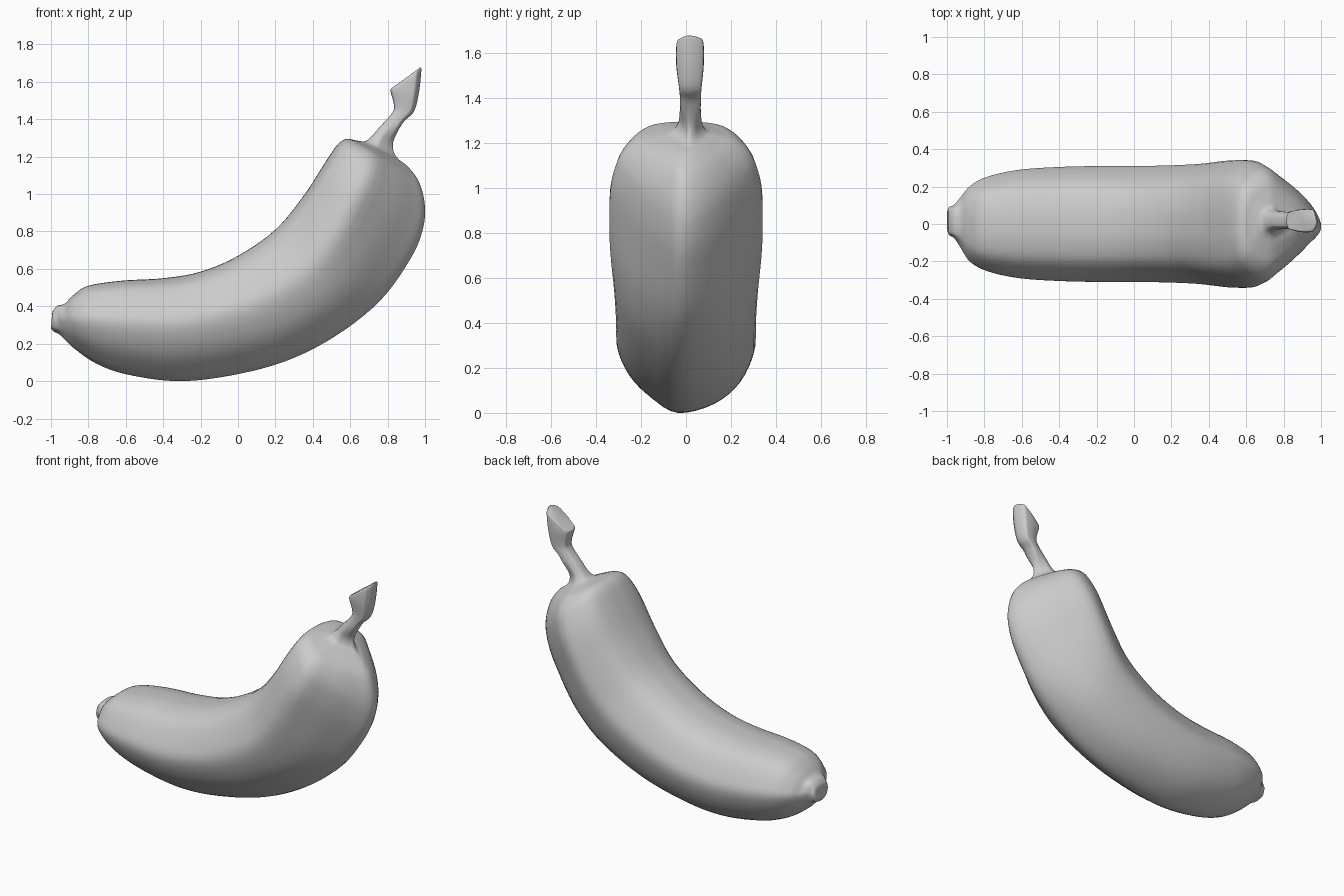
import bpy, bmesh
from mathutils import Vector

# Stations along the fruit: inner x, inner z, outer x, outer z, half-width
STATIONS = [
    (-0.995, 0.345, -1.00, 0.28, 0.055),
    (-0.99, 0.375, -0.985, 0.265, 0.075),
    (-0.965, 0.403, -0.955, 0.25, 0.09),
    (-0.925, 0.415, -0.93, 0.225, 0.135),
    (-0.88, 0.46, -0.87, 0.17, 0.203),
    (-0.80, 0.51, -0.76, 0.095, 0.253),
    (-0.62, 0.537, -0.60, 0.037, 0.29),
    (-0.40, 0.55, -0.33, 0.00, 0.306),
    (-0.20, 0.585, -0.05, 0.028, 0.31),
    (0.00, 0.67, 0.25, 0.105, 0.311),
    (0.20, 0.81, 0.52, 0.24, 0.32),
    (0.35, 0.99, 0.76, 0.43, 0.339),
    (0.46, 1.16, 0.92, 0.65, 0.338),
    (0.52, 1.25, 0.985, 0.80, 0.312),
    (0.555, 1.284, 1.00, 0.93, 0.278),
    (0.59, 1.295, 0.97, 1.06, 0.22),
    (0.63, 1.287, 0.91, 1.145, 0.145),
    (0.68, 1.283, 0.855, 1.19, 0.08),
    (0.715, 1.31, 0.83, 1.235, 0.055),
    (0.75, 1.35, 0.835, 1.295, 0.048),
    (0.825, 1.435, 0.885, 1.385, 0.046),
    (0.833, 1.48, 0.94, 1.44, 0.05),
    (0.815, 1.55, 0.967, 1.54, 0.06),
    (0.82, 1.565, 0.98, 1.66, 0.06),
    (0.835, 1.575, 0.975, 1.678, 0.05),
]

# Cross-section: (side, outer -1 .. inner +1), side ridges and off-centre keel
SECTION = [(-0.12, -1), (0.4, -0.86), (0.79, -0.5), (1, 0.06), (0.9, 0.45),
           (0.66, 0.82), (0.33, 0.97), (0, 1), (-0.33, 0.97), (-0.66, 0.82),
           (-0.9, 0.45), (-1, 0.08), (-0.82, -0.4), (-0.5, -0.76)]


def smooth(points, steps, closed):
    """Catmull-Rom interpolation through points of any dimension."""
    pts = [Vector(p) for p in points]
    n = len(pts)
    get = (lambda i: pts[i % n]) if closed else (lambda i: pts[max(0, min(n - 1, i))])
    out = []
    for i in range(n if closed else n - 1):
        a, b, c, d = (get(i + k) for k in (-1, 0, 1, 2))
        for s in range(steps):
            t = s / steps
            out.append(0.5 * (2 * b + (c - a) * t + (2 * a - 5 * b + 4 * c - d) * t * t
                              + (3 * b - a - 3 * c + d) * t ** 3))
    if not closed:
        out.append(pts[-1])
    return out


def ramp(x, lo, hi):
    t = max(0.0, min(1.0, (x - lo) / (hi - lo)))
    return t * t * (3 - 2 * t)


# Loft the section through all stations: blossom tip, body and stem in one skin
bm = bmesh.new()
section = smooth(SECTION, 4, True)
rings = []
for ix, iz, ox, oz, w in smooth(STATIONS, 5, False):
    shift = 0.025 * max(0, 1 - w / 0.2)
    stem = ramp(iz, 1.3, 1.42)
    box = max(0.65 * stem, 0.4 * ramp(-ix, 0.93, 0.97))  # squarer stem and tip
    end = ramp(ix, 0.2, 0.5) * (1 - stem)                # narrower keel, higher ridge
    ring = []
    for side, t in section:
        y = side * (1 - 0.28 * end * max(0, -t) ** 0.8)
        y += box * (max(-1, min(1, 1.7 * side)) - y)
        y *= 1 + stem * 0.2 * -t
        t += 0.17 * end * (1 - t * t)
        k = (t + 1) / 2
        ring.append(bm.verts.new((ox + (ix - ox) * k, y * w + shift,
                                  oz + (iz - oz) * k)))
    rings.append(ring)
count = len(section)
for a, b in zip(rings, rings[1:]):
    for i in range(count):
        j = (i + 1) % count
        bm.faces.new((a[i], a[j], b[j], b[i]))
bm.faces.new(rings[0])
bm.faces.new(rings[-1])
bmesh.ops.recalc_face_normals(bm, faces=bm.faces)

mesh = bpy.data.meshes.new("banana")
bm.to_mesh(mesh)
bm.free()
banana = bpy.data.objects.new("banana", mesh)
bpy.context.collection.objects.link(banana)
bpy.context.view_layer.objects.active = banana
banana.select_set(True)
bpy.ops.object.shade_smooth_by_angle(angle=1.1)
